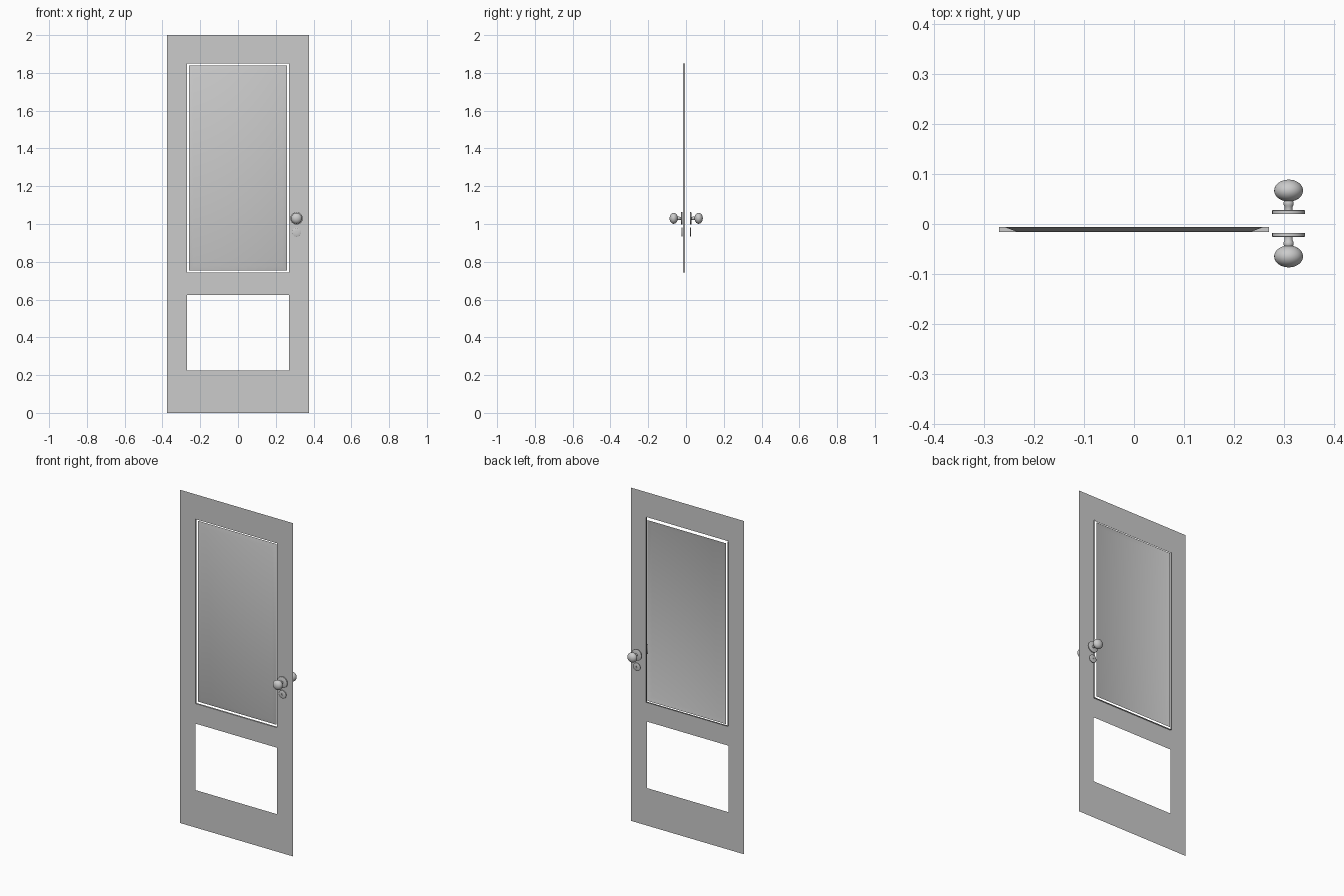
import bpy, bmesh, math
from mathutils import Vector

if "Cube" in bpy.data.objects:
    bpy.data.objects.remove(bpy.data.objects["Cube"])

grey = bpy.data.materials.new("door_grey")
grey.diffuse_color = (0.6, 0.6, 0.6, 1)
grey.use_nodes = True
grey.node_tree.nodes["Principled BSDF"].inputs["Base Color"].default_value = grey.diffuse_color

SHEET_Y, BACK_Y = -0.016, -0.006   # front face and rear of the panel rebate
OPEN_X = 0.271                     # half width of both openings
UP_LO, UP_HI = 0.744, 1.851        # upper opening
LOW_LO, LOW_HI = 0.225, 0.624      # lower opening


def finish(name, bm, smooth=None):
    bmesh.ops.remove_doubles(bm, verts=bm.verts[:], dist=1e-5)
    me = bpy.data.meshes.new(name)
    bm.to_mesh(me)
    bm.free()
    ob = bpy.data.objects.new(name, me)
    bpy.context.collection.objects.link(ob)
    me.materials.append(grey)
    if smooth:
        bpy.ops.object.select_all(action='DESELECT')
        ob.select_set(True)
        bpy.context.view_layer.objects.active = ob
        bpy.ops.object.shade_smooth_by_angle(angle=math.radians(smooth))
    return ob


def quad(bm, *pts):
    return bm.faces.new([bm.verts.new(p) for p in pts])


def rect(x, lo, hi, y):
    return [(-x, y, lo), (x, y, lo), (x, y, hi), (-x, y, hi)]


def lathe(name, profile, x, z, y, side, seg=32):
    """Spin (radius, distance) points about a y axis, outward from the door."""
    bm = bmesh.new()
    vs = [bm.verts.new((x + r, y + side * d, z)) for r, d in profile]
    es = [bm.edges.new(p) for p in zip(vs, vs[1:])]
    bmesh.ops.spin(bm, geom=vs + es, cent=(x, y, z), axis=(0, 1, 0),
                   angle=2 * math.pi, steps=seg, use_merge=True)
    bmesh.ops.remove_doubles(bm, verts=bm.verts[:], dist=1e-5)
    bmesh.ops.recalc_face_normals(bm, faces=bm.faces[:])
    return finish(name, bm, 35)


# Door face: a thin sheet with two rectangular openings
bm = bmesh.new()
xs = [-0.375, -OPEN_X, OPEN_X, 0.375]
zs = [0, LOW_LO, LOW_HI, UP_LO, UP_HI, 2]
for i in range(3):
    for j in range(5):
        if i == 1 and j in (1, 3):
            continue
        quad(bm, (xs[i], SHEET_Y, zs[j]), (xs[i + 1], SHEET_Y, zs[j]),
             (xs[i + 1], SHEET_Y, zs[j + 1]), (xs[i], SHEET_Y, zs[j + 1]))
finish("door_face", bm)

# Rebate strips on the sides and sill of the upper opening
bm = bmesh.new()
f = rect(OPEN_X, UP_LO, UP_HI, SHEET_Y)
b = rect(OPEN_X, UP_LO, UP_HI, BACK_Y)
for a, c in ((0, 1), (1, 2), (3, 0)):
    quad(bm, f[a], b[a], b[c], f[c])
finish("panel_rebate", bm)

# Raised panel: flat field with a bevelled border
bm = bmesh.new()
outer = rect(0.26, 0.755, 1.84, BACK_Y)
inner = rect(0.236, 0.779, 1.816, SHEET_Y + 0.001)
quad(bm, *inner)
for i in range(4):
    k = (i + 1) % 4
    quad(bm, outer[i], outer[k], inner[k], inner[i])
finish("raised_panel", bm, 35)

# Knob, rose plate and keyhole plate on both sides
KX, KZ = 0.31, 1.03
ball = [(0.029 * math.sin(t), 0.047 - 0.022 * math.cos(t))
        for t in (math.pi * (0.1 + 0.9 * i / 14) for i in range(15))]
for side, y, tag in ((-1, -0.018, "front"), (1, 0.020, "back")):
    lathe(tag + "_rose_plate",
          [(0, 0), (0.033, 0), (0.033, 0.007), (0.031, 0.008), (0, 0.008)],
          KX, KZ, y, side)
    lathe(tag + "_knob",
          [(0.008, 0.008), (0.008, 0.015), (0.010, 0.018), (0.010, 0.024)] + ball,
          KX, KZ, y, side)
    lathe(tag + "_keyhole_plate",
          [(0, 0), (0.024, 0), (0.024, 0.005), (0.022, 0.006),
           (0.005, 0.006), (0.005, 0.002), (0, 0.002)],
          KX, 0.957, y, side)
